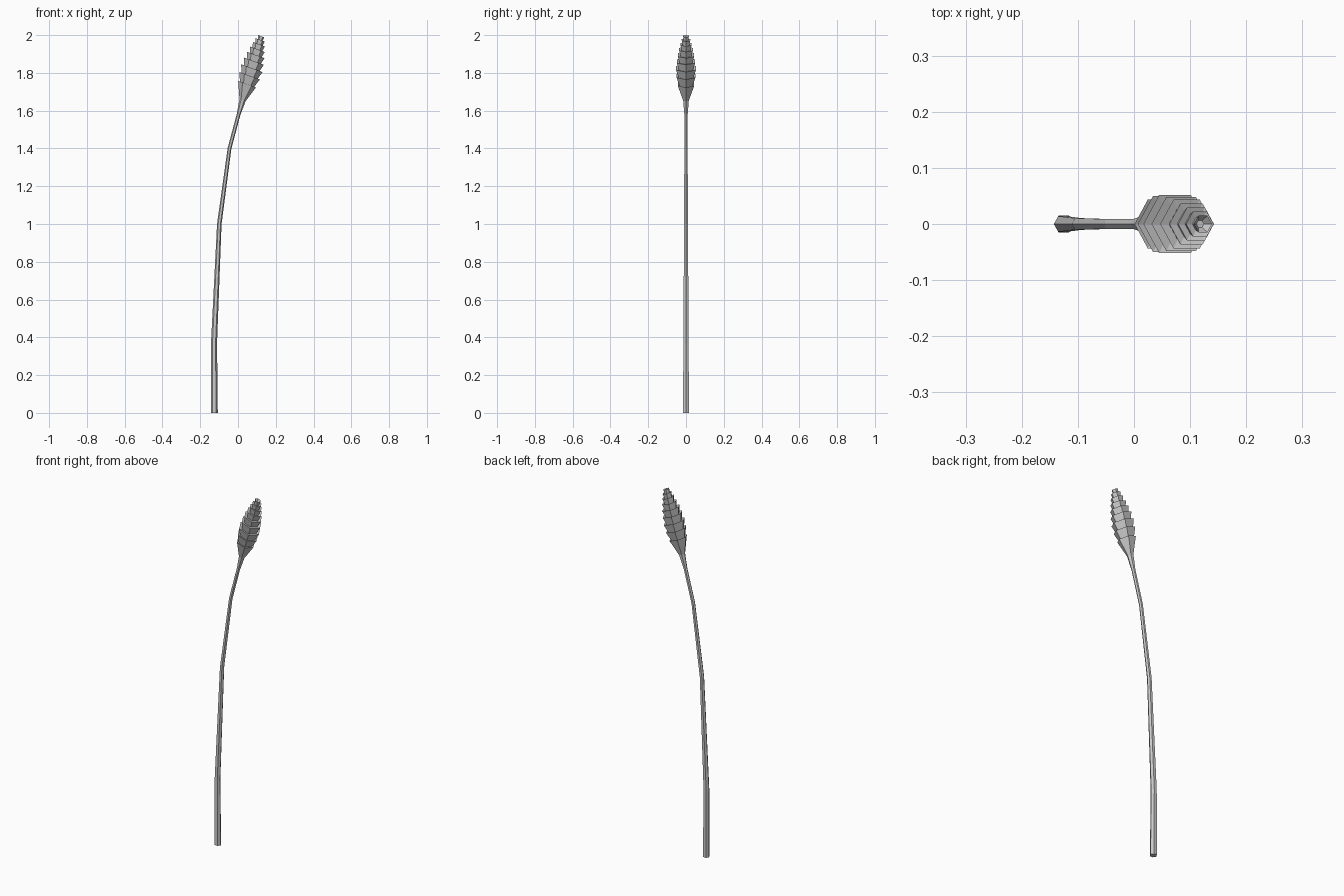
import bpy, bmesh
from math import sin, cos, pi, radians

if "Cube" in bpy.data.objects:
    bpy.data.objects.remove(bpy.data.objects["Cube"])

SIDES = 6


def loft(name, sections):
    """Skin hexagonal rings; each section is (x, z, tilt in degrees, radius)."""
    bm = bmesh.new()
    rings = []
    for x, z, tilt, r in sections:
        t = radians(tilt)
        ring = []
        for i in range(SIDES):
            a = 2 * pi * i / SIDES
            u = r * cos(a)
            ring.append(bm.verts.new((x + u * cos(t), r * sin(a), z - u * sin(t))))
        rings.append(ring)
    for lo, hi in zip(rings, rings[1:]):
        for i in range(SIDES):
            j = (i + 1) % SIDES
            bm.faces.new((lo[i], lo[j], hi[j], hi[i]))
    bm.faces.new(rings[0][::-1])
    bm.faces.new(rings[-1])
    bmesh.ops.recalc_face_normals(bm, faces=bm.faces)
    mesh = bpy.data.meshes.new(name)
    bm.to_mesh(mesh)
    bm.free()
    ob = bpy.data.objects.new(name, mesh)
    bpy.context.collection.objects.link(ob)
    return ob


# Bending, tapering stem
loft("stem", [
    (-0.125, 0.0, 0, 0.018),
    (-0.127, 0.37, 1, 0.016),
    (-0.099, 1.0, 6, 0.012),
    (-0.045, 1.4, 12, 0.010),
    (0.003, 1.58, 17, 0.010),
    (0.024, 1.655, 19, 0.017),
])

# Seed head: overlapping flared tiers, each stepping in to the next
tiers = [(1.74, 0.050), (1.785, 0.058), (1.825, 0.060), (1.862, 0.056),
         (1.895, 0.050), (1.925, 0.042), (1.952, 0.034), (1.975, 0.026),
         (1.994, 0.017)]
head = [(0.024, 1.655, 19, 0.017)]
for k, (z, r) in enumerate(tiers):
    x = 0.048 + (z - 1.74) * 0.295
    head.append((x, z, 20, r))
    if k + 1 < len(tiers):
        inner = 0.77 * min(r, tiers[k + 1][1])
        head.append((x - 0.001, z - 0.004, 20, inner))
# Hollow at the very tip
head.append((0.118, 1.978, 20, 0.007))
loft("seed_head", head)
